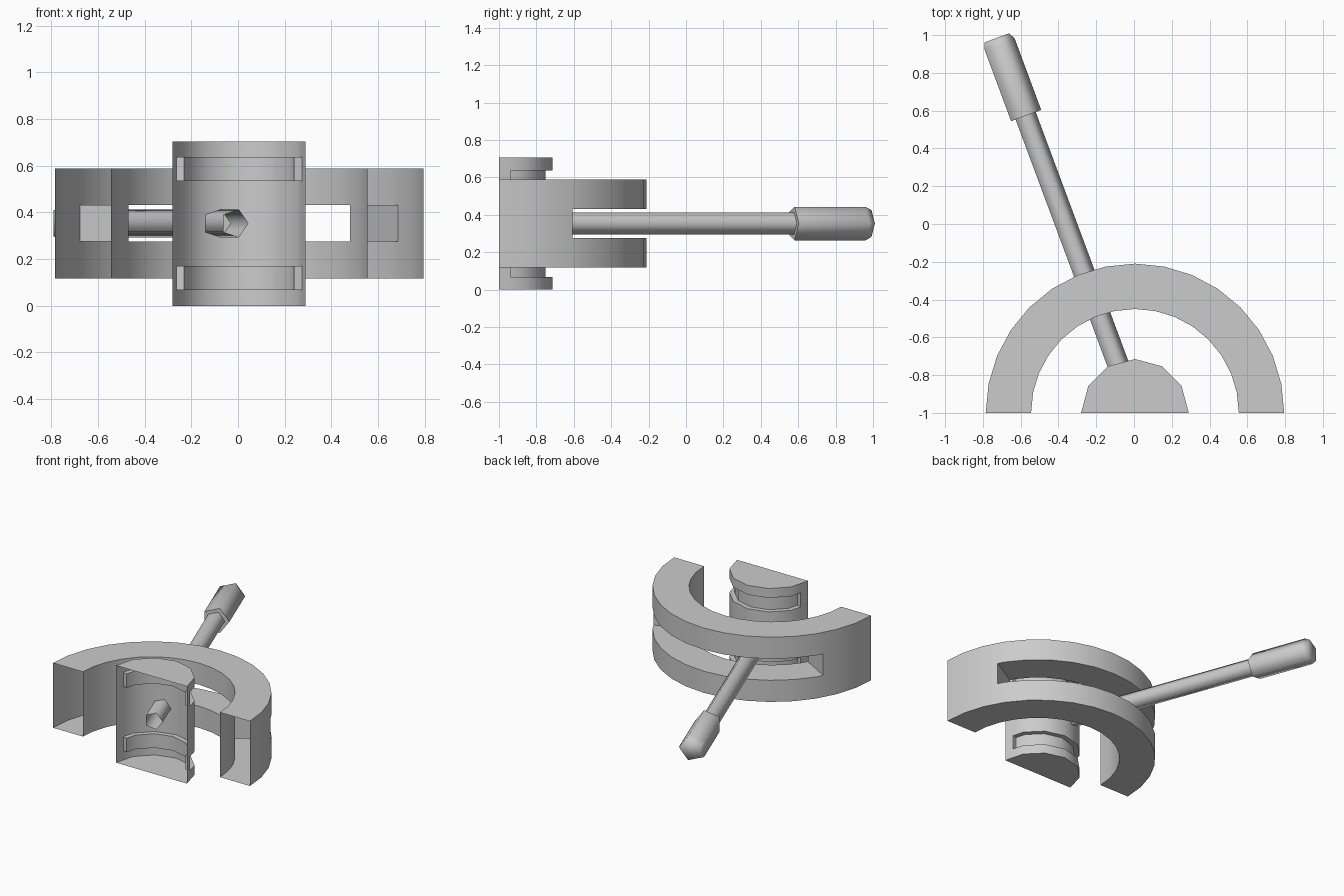
import bpy, bmesh
from math import sin, cos, pi, radians
from mathutils import Vector

cube = bpy.data.objects.get("Cube")
if cube:
    bpy.data.objects.remove(cube)

grey = bpy.data.materials.new("plain grey")
grey.use_nodes = True
grey.diffuse_color = (0.6, 0.6, 0.6, 1)
grey.node_tree.nodes["Principled BSDF"].inputs["Base Color"].default_value = grey.diffuse_color

PIVOT = Vector((0.005, -1, 0))
MID_Z = 0.353


def finish(name, bm, angle):
    bmesh.ops.remove_doubles(bm, verts=bm.verts, dist=1e-5)
    bmesh.ops.recalc_face_normals(bm, faces=bm.faces)
    mesh = bpy.data.meshes.new(name)
    bm.to_mesh(mesh)
    bm.free()
    mesh.materials.append(grey)
    ob = bpy.data.objects.new(name, mesh)
    bpy.context.collection.objects.link(ob)
    bpy.ops.object.select_all(action='DESELECT')
    ob.select_set(True)
    bpy.context.view_layer.objects.active = ob
    bpy.ops.object.shade_smooth_by_angle(angle=radians(angle))


def half_turn(name, steps, cut, plain, slotted, end_walls):
    """Sweep section profiles (r, z) through half a turn; the slotted ones between the cut angles."""
    bm = bmesh.new()
    step = pi / steps

    def point(r, z, a):
        # keep extra cuts on the flat facets of the polygon
        r *= cos(step / 2) / cos(a % step - step / 2)
        return bm.verts.new(PIVOT + Vector((r * cos(a), r * sin(a), z)))

    angles = sorted([i * step for i in range(steps + 1)] + [cut, pi - cut])
    for a, b in zip(angles, angles[1:]):
        middle = cut < (a + b) / 2 < pi - cut
        for profile in (slotted if middle else plain):
            for p, q in zip(profile, profile[1:]):
                bm.faces.new([point(*p, a), point(*q, a), point(*q, b), point(*p, b)])
    for a in (cut, pi - cut):
        for wall in end_walls:
            bm.faces.new([point(*p, a) for p in wall])
    finish(name, bm, 35)


def box(r0, r1, z0, z1):
    return [(r0, z0), (r1, z0), (r1, z1), (r0, z1)]


# Hollow half ring with a through slot for the lever
inner, outer = 0.55, 0.79
low, slot_low, slot_high, high = 0.118, 0.275, 0.431, 0.588
lower, upper = box(inner, outer, low, slot_low), box(inner, outer, slot_high, high)
whole = lower[:3] + upper[1:] + [upper[0], lower[3], lower[0]]
half_turn("slotted_half_ring", 16, radians(30), [whole],
          [lower + lower[:1], upper + upper[:1]],
          [box(inner, outer, slot_low, slot_high)])

# Hollow half hub with two blind grooves
hub_r, groove_r, hub_h = 0.285, 0.25, 0.705
grooves = [(0.068, 0.17), (0.535, 0.637)]
plain, grooved = [(0, 0), (hub_r, 0)], [(0, 0), (hub_r, 0)]
for z0, z1 in grooves:
    plain += [(hub_r, z0), (hub_r, z1)]
    grooved += [(hub_r, z0), (groove_r, z0), (groove_r, z1), (hub_r, z1)]
for profile in (plain, grooved):
    profile += [(hub_r, hub_h), (0, hub_h)]
half_turn("grooved_half_hub", 6, radians(12.8), [plain], [grooved],
          [box(groove_r, hub_r, *g) for g in grooves])


# Five-sided lever parts along a slanted axis through the hub centre
def lever_part(name, sections, caps):
    swing = radians(20.4)
    along = Vector((-sin(swing), cos(swing), 0))
    side, up = Vector((cos(swing), sin(swing), 0)), Vector((0, 0, 1))
    base = PIVOT + up * MID_Z
    bm = bmesh.new()
    rings = [[bm.verts.new(base + along * t + r * (side * cos(k * 2 * pi / 5) + up * sin(k * 2 * pi / 5)))
              for k in range(5)] for t, r in sections]
    for lo, hi in zip(rings, rings[1:]):
        for k in range(5):
            bm.faces.new([lo[k], lo[k - 1], hi[k - 1], hi[k]])
    for i in caps:
        bm.faces.new(rings[i])
    finish(name, bm, 75)


lever_part("lever_stem", [(0.055, 0.063), (1.69, 0.063)], [])
lever_part("lever_grip", [(1.676, 0.094), (2.08, 0.094), (2.116, 0.076)], [0, -1])
